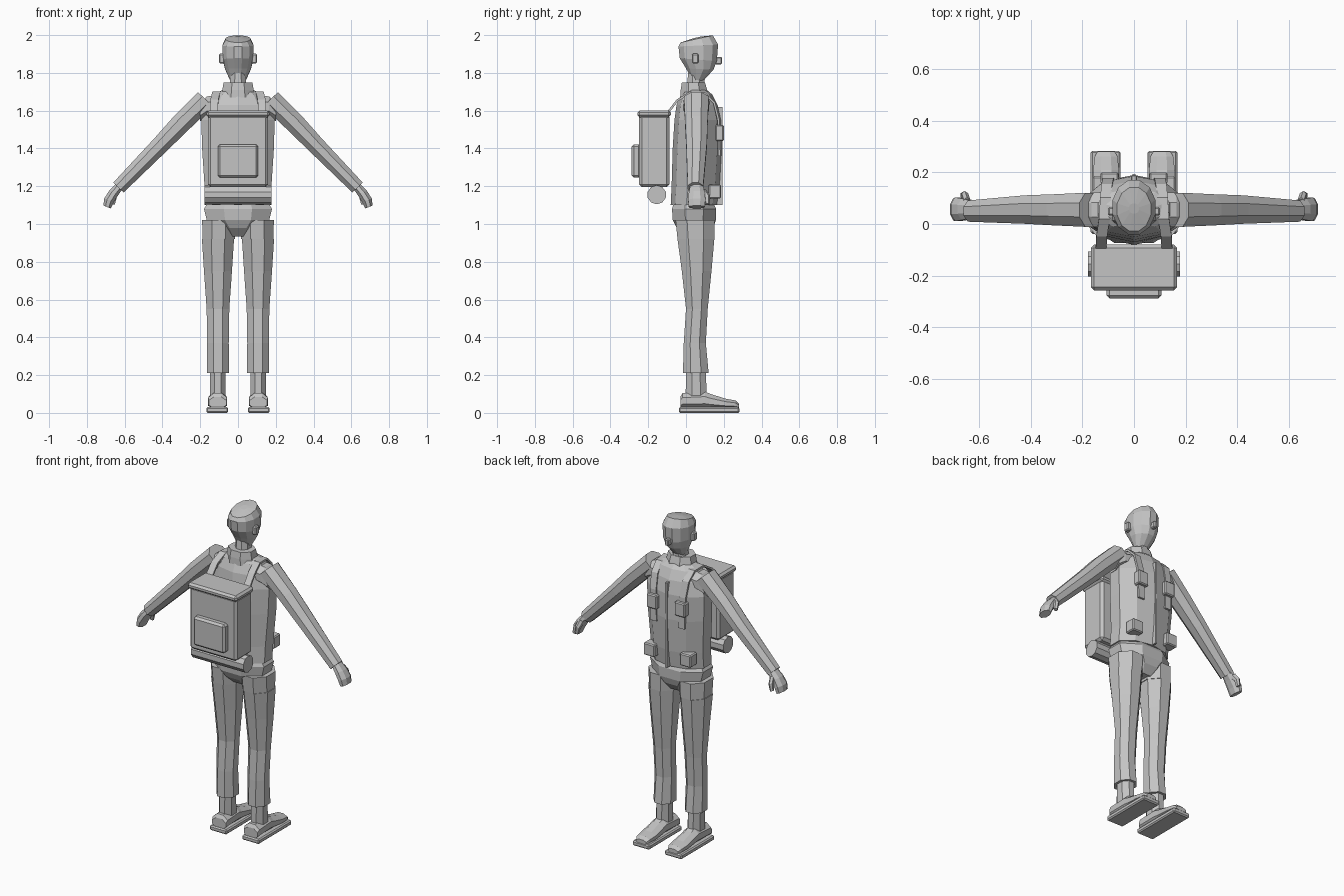
import bpy, bmesh, math
from mathutils import Vector

grey = bpy.data.materials.new("plain_grey")
grey.diffuse_color = (0.55, 0.55, 0.55, 1)


def finish(name, bm):
    bmesh.ops.recalc_face_normals(bm, faces=bm.faces)
    me = bpy.data.meshes.new(name)
    bm.to_mesh(me)
    bm.free()
    me.materials.append(grey)
    ob = bpy.data.objects.new(name, me)
    bpy.context.collection.objects.link(ob)
    return ob


def loft(name, rings, n=8):
    """Skin faceted rings given as (centre, half axis u, half axis v)."""
    bm = bmesh.new()
    k = 1 / math.cos(math.pi / n)
    loops = []
    for c, u, v in rings:
        c, u, v = Vector(c), Vector(u), Vector(v)
        angles = [2 * math.pi * (i + 0.5) / n for i in range(n)]
        loops.append([bm.verts.new(c + u * k * math.cos(a) + v * k * math.sin(a)) for a in angles])
    for a, b in zip(loops, loops[1:]):
        for i in range(n):
            j = (i + 1) % n
            bm.faces.new((a[i], a[j], b[j], b[i]))
    for cap in (loops[0], loops[-1]):
        bm.faces.new(cap)
    return finish(name, bm)


def column(name, rows, n=8, x=0):
    """Upright loft; rows are (z, half width, back y, front y, slope, x offset)."""
    rings = []
    for z, rx, y0, y1, *rest in rows:
        slope = rest[0] if rest else 0
        ry = (y1 - y0) / 2
        rings.append(((x, (y0 + y1) / 2, z), (rx, 0, 0), (0, ry, slope * ry)))
    return loft(name, rings, n)


def box(name, lo, hi, bevel=0.0):
    bm = bmesh.new()
    bmesh.ops.create_cube(bm, size=1)
    for v in bm.verts:
        v.co = Vector([(a + b) / 2 + t * abs(b - a) for a, b, t in zip(lo, hi, v.co)])
    if bevel:
        bmesh.ops.bevel(bm, geom=bm.edges[:], offset=bevel, segments=1, affect='EDGES')
    return finish(name, bm)


def side_box(name, s, lo, hi, bevel=0.0):
    x0, x1 = sorted((s * lo[0], s * hi[0]))
    return box(name, (x0, *lo[1:]), (x1, *hi[1:]), bevel)


# Head, neck and collar
column("head", [(1.762, .042, .03, .09, -.2), (1.82, .068, .0, .145, -.05),
                (1.87, .081, -.033, .163, -.08), (1.945, .083, -.04, .17, .05),
                (1.98, .065, -.028, .142, .22), (1.988, .02, .04, .08, .22)], 12)
box("nose", (-.012, .155, 1.845), (.012, .19, 1.885), .005)
column("neck", [(1.69, .045, .0, .1), (1.8, .04, .012, .095)])
column("collar", [(1.67, .09, -.03, .12), (1.71, .083, -.028, .112), (1.75, .076, -.022, .1)])

# Jacket body and front zip
column("jacket", [(1.1, .177, -.075, .158), (1.2, .177, -.07, .172), (1.4, .19, -.064, .184),
                  (1.55, .194, -.055, .18), (1.63, .17, -.045, .162), (1.685, .135, -.022, .135),
                  (1.712, .075, -.01, .105)], 10)
box("zip", (-.006, .165, 1.1), (.006, .193, 1.62))

# Hips
column("hips", [(1.1, .168, -.068, .15), (1.08, .18, -.074, .16), (1.02, .165, -.07, .158),
                (.98, .11, -.05, .145), (.935, .065, -.005, .11)])

# Backpack with lid, pocket and bedroll
box("pack_body", (-.16, -.248, 1.195), (.16, -.088, 1.58), .015)
box("pack_lid", (-.167, -.257, 1.565), (.167, -.08, 1.602), .012)
box("pack_pocket", (-.107, -.288, 1.245), (.107, -.24, 1.422), .012)
loft("bedroll", [((x, -.155, 1.155), (0, .048, 0), (0, 0, .048)) for x in (-.178, .178)], 10)

for s, tag in ((-1, "left"), (1, "right")):
    # Ear
    side_box("ear_" + tag, s, (.07, .032, 1.85), (.1, .066, 1.902), .006)

    # Trouser leg, ankle and shoe
    column("trouser_leg_" + tag, [(1.02, .088, -.055, .152), (.92, .085, -.045, .15)], 8, s * .102)
    column("trouser_lower_" + tag, [(.92, .085, -.045, .15), (.75, .074, -.022, .135),
                                    (.55, .06, .0, .115), (.37, .057, -.012, .105),
                                    (.21, .058, -.016, .12)], 8, s * .106)
    column("ankle_" + tag, [(.22, .042, .0, .105), (.08, .042, -.002, .11)], 8, s * .107)
    box("sole_" + tag, (s * .11 - .058, -.038, 0), (s * .11 + .058, .283, .03), .007)
    shoe = [(-.03, .046, .085), (-.018, .05, .105), (.1, .048, .113), (.13, .047, .1),
            (.21, .05, .075), (.262, .044, .066), (.28, .034, .05)]
    loft("shoe_" + tag, [((s * .108, y, (.022 + top) / 2), (w, 0, 0), (0, 0, (top - .022) / 2))
                         for y, w, top in shoe], 8)

    # Sleeve, running down and outward at about 45 degrees
    across = Vector((s * .72, 0, .69))
    deep = Vector((0, 1, 0))
    sleeve = [(.172, 1.66, .055, .055, .066), (.30, 1.535, .053, .055, .06),
              (.41, 1.42, .047, .056, .055), (.633, 1.193, .038, .05, .041)]
    loft("sleeve_" + tag, [((s * x, y, z), across * a, deep * d) for x, z, a, y, d in sleeve])
    loft("shoulder_" + tag, [((s * .1, .055, 1.635), (0, .07, 0), (0, 0, .05)),
                             ((s * .165, .055, 1.62), (0, .066, 0), (0, 0, .055)),
                             ((s * .2, .055, 1.595), (0, .055, 0), (0, 0, .05))])

    # Hand and thumb
    palm = Vector((s * .9, 0, .35))
    hand = [(.628, 1.2, .024, .034), (.658, 1.165, .028, .042),
            (.683, 1.125, .028, .046), (.693, 1.09, .022, .042)]
    loft("hand_" + tag, [((s * x, .057, z), palm * a, deep * d) for x, z, a, d in hand])
    loft("thumb_" + tag, [((s * .647, .085, 1.175), palm * .014, (0, .016, .008)),
                          ((s * .655, .11, 1.145), palm * .014, (0, .015, .004)),
                          ((s * .663, .112, 1.105), palm * .011, (0, .011, 0))], 6)

    # Shoulder strap from the pack, over the shoulder and down the chest
    path = [(.128, -.1, 1.585), (.125, -.045, 1.655), (.115, .02, 1.695), (.11, .1, 1.69),
            (.105, .15, 1.64), (.1, .172, 1.55), (.095, .176, 1.36)]
    strap = []
    for i, (x, y, z) in enumerate(path):
        a, b = path[max(i - 1, 0)], path[min(i + 1, len(path) - 1)]
        nrm = Vector((0, a[2] - b[2], b[1] - a[1])).normalized()
        strap.append(((s * x, y, z), (.021, 0, 0), nrm * .006))
    loft("strap_" + tag, strap, 4)

    # Chest and waist pouches
    side_box("chest_pouch_" + tag, s, (.06, .155, 1.44), (.13, .2, 1.525), .006)
    side_box("waist_pouch_" + tag, s, (.085, .12, 1.135), (.16, .185, 1.21), .006)
